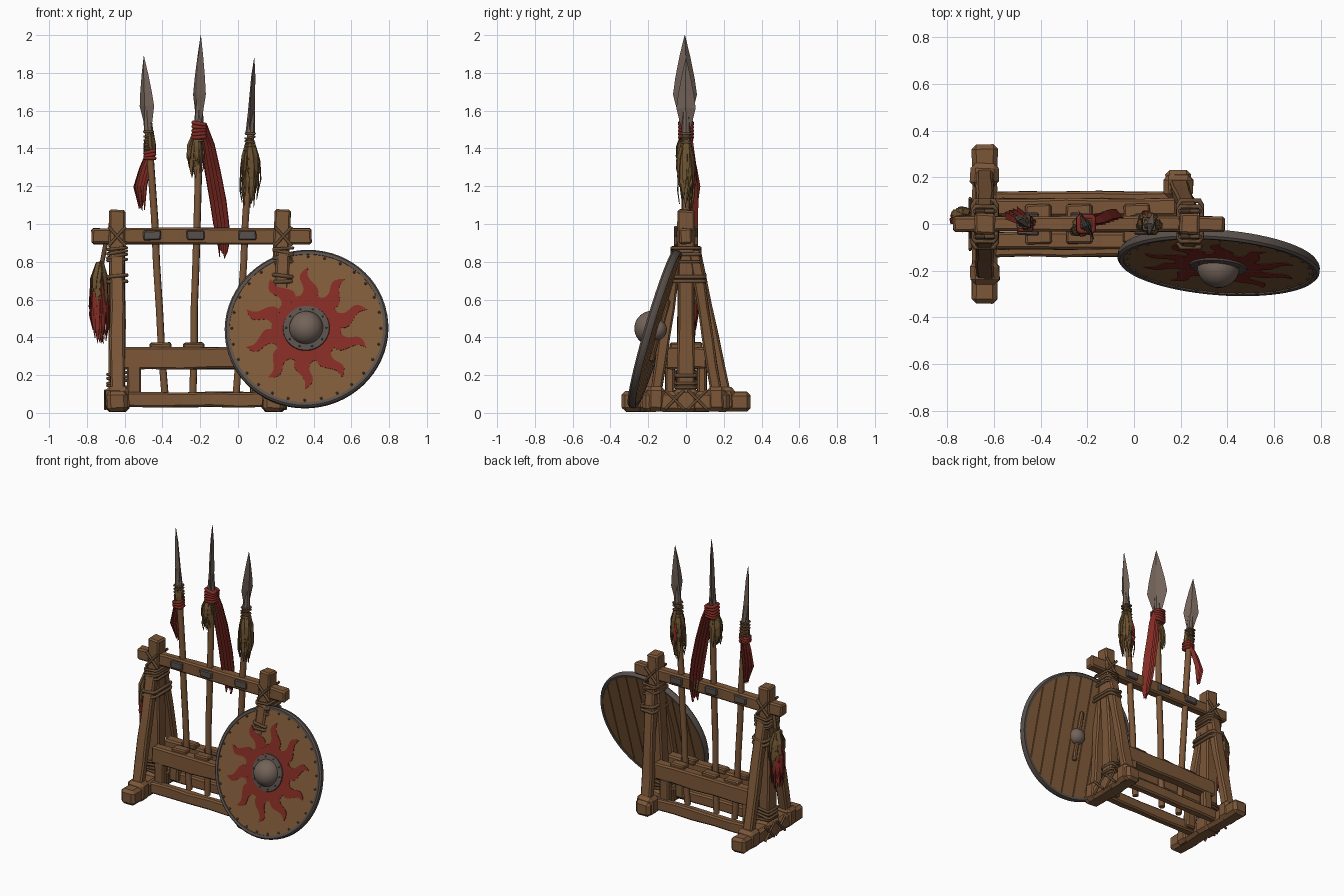
import bpy, bmesh, math, random
from mathutils import Vector, Matrix

random.seed(4)
if "Cube" in bpy.data.objects:
    bpy.data.objects.remove(bpy.data.objects["Cube"], do_unlink=True)


def material(name, r, g, b):
    m = bpy.data.materials.new(name)
    m.use_nodes = True
    m.diffuse_color = (r, g, b, 1)
    node = m.node_tree.nodes["Principled BSDF"]
    node.inputs["Base Color"].default_value = (r, g, b, 1)
    node.inputs["Roughness"].default_value = 0.9
    return m


WOOD = material("timber brown", .20, .095, .04)
SHIELD = material("shield wood", .21, .10, .04)
ROPE = material("rope brown", .13, .07, .033)
STEEL = material("dull steel", .17, .125, .10)
IRON = material("dark iron", .10, .08, .07)
RED = material("cloth red", .22, .024, .017)
STRAW = material("dry straw", .15, .085, .03)


def add(name, data, mat, matrix=None):
    ob = bpy.data.objects.new(name, data)
    bpy.context.collection.objects.link(ob)
    data.materials.append(mat)
    if matrix:
        ob.matrix_world = matrix
    return ob


def mesh(name, bm, mat, matrix=None, smooth=False):
    bmesh.ops.recalc_face_normals(bm, faces=bm.faces)
    me = bpy.data.meshes.new(name)
    bm.to_mesh(me)
    bm.free()
    ob = add(name, me, mat, matrix)
    if smooth:
        bpy.ops.object.select_all(action='DESELECT')
        ob.select_set(True)
        bpy.context.view_layer.objects.active = ob
        bpy.ops.object.shade_smooth_by_angle(angle=math.radians(40))
    return ob


def frame(p0, p1):
    """Matrix at the middle of p0-p1 with local z along it."""
    p0, p1 = Vector(p0), Vector(p1)
    z = (p1 - p0).normalized()
    ref = Vector((0, 1, 0)) if abs(z.x) > .8 else Vector((1, 0, 0))
    x = (ref - z * ref.dot(z)).normalized()
    return Matrix.Translation((p0 + p1) / 2) @ Matrix((x, z.cross(x), z)).transposed().to_4x4()


def beam(name, p0, p1, w, d, mat=WOOD, bevel=.01, rough=.004):
    """Hand-hewn timber with softly uneven sides."""
    bm = bmesh.new()
    bmesh.ops.create_cube(bm, size=1)
    length = (Vector(p1) - Vector(p0)).length
    bmesh.ops.scale(bm, vec=(w, d, length), verts=bm.verts)
    if length > .3:
        long = [e for e in bm.edges if abs(e.verts[0].co.z - e.verts[1].co.z) > length / 2]
        bmesh.ops.subdivide_edges(bm, edges=long, cuts=4, use_grid_fill=True)
    for v in bm.verts:
        v.co += Vector([random.uniform(-rough, rough) for _ in range(3)])
    ob = mesh(name, bm, mat, frame(p0, p1))
    mod = ob.modifiers.new("worn edges", 'BEVEL')
    mod.width, mod.segments = bevel, 1
    return ob


def tube(name, paths, radius, mat, cyclic=False, matrix=None):
    cu = bpy.data.curves.new(name, 'CURVE')
    cu.dimensions, cu.bevel_depth, cu.bevel_resolution = '3D', radius, 1
    cu.use_fill_caps = True
    for path in paths:
        s = cu.splines.new('POLY')
        s.points.add(len(path) - 1)
        for pt, co in zip(s.points, path):
            pt.co = (*co, 1)
        s.use_cyclic_u = cyclic
    return add(name, cu, mat, matrix)


def lashing(name, p0, p1, w, d, turns, radius=.009):
    """Rope coils round a timber between two points."""
    length = (Vector(p1) - Vector(p0)).length
    loops = []
    for i in range(turns):
        z = length * ((i + .5) / turns - .5)
        tilt = random.uniform(-.1, .1)
        loops.append([(sx * w / 2 * a, sy * d / 2 * b, z + tilt * sx * w)
                      for sx, sy, a, b in ((1, 1, 1, .8), (1, 1, .8, 1), (-1, 1, .8, 1), (-1, 1, 1, .8),
                                           (-1, -1, 1, .8), (-1, -1, .8, 1), (1, -1, .8, 1), (1, -1, 1, .8))])
    tube(name, loops, radius, ROPE, True, frame(p0, p1))


def loft(name, rings, mat, matrix=None, smooth=False):
    """Skin a list of equal point rings and cap both ends."""
    bm = bmesh.new()
    vs = [[bm.verts.new(p) for p in r] for r in rings]
    n = len(vs[0])
    for a, b in zip(vs, vs[1:]):
        for i in range(n):
            bm.faces.new((a[i], a[(i + 1) % n], b[(i + 1) % n], b[i]))
    bm.faces.new(vs[0])
    bm.faces.new(vs[-1])
    return mesh(name, bm, mat, matrix, smooth)


def circle(r, z, n=48):
    return [(r * math.cos(i * math.tau / n), r * math.sin(i * math.tau / n), z) for i in range(n)]


def strands(name, top, length, spread, count, mat, start=.015):
    """Bundle of ragged tapering strips."""
    bm = bmesh.new()
    for _ in range(count):
        a = random.uniform(0, math.tau)
        out, side = Vector((math.cos(a), math.sin(a), 0)), Vector((-math.sin(a), math.cos(a), 0))
        drop, s = length * random.uniform(.55, 1), spread * random.uniform(.35, 1)
        rows = [(start, 0, .010), (s * .9, .45, .014), (s, .8, .010), (s * .8, 1, .001)]
        pts = [[bm.verts.new(Vector(top) + out * r + side * w * k - Vector((0, 0, drop * t))) for k in (-1, 1)]
               for r, t, w in rows]
        for p, q in zip(pts, pts[1:]):
            bm.faces.new((p[0], p[1], q[1], q[0]))
    ob = mesh(name, bm, mat)
    ob.modifiers.new("thickness", 'SOLIDIFY').thickness = .004


def cloth(name, rows, direction, fold):
    """Pleated hanging cloth from (x, y, z, half width) rows."""
    d = Vector((math.cos(direction), math.sin(direction), 0))
    nrm = Vector((-d.y, d.x, 0))
    bm = bmesh.new()
    grid = []
    for j, (x, y, z, w) in enumerate(rows):
        rag = .05 if j == len(rows) - 1 else .008
        grid.append([bm.verts.new(Vector((x, y, z + random.uniform(-rag, rag) * .7)) + d * w * (k - 4) / 4
                                  + nrm * fold * (1 if k % 2 else -1) * w / .04) for k in range(9)])
    for a, b in zip(grid, grid[1:]):
        for i in range(8):
            bm.faces.new((a[i], a[i + 1], b[i + 1], b[i]))
    ob = mesh(name, bm, RED)
    ob.modifiers.new("thickness", 'SOLIDIFY').thickness = .005


# End frames: foot, post, two braces, bindings
for side, xf, xt, reach, by in (("right", -.64, -.64, .34, .21), ("left", .19, .24, .23, .16)):
    beam(side + "_foot", (xf, -reach, .06), (xf, reach, .06), .11, .105, bevel=.02)
    beam(side + "_post", (xf, 0, .08), (xt, 0, 1.075), .085, .09)
    beam(side + "_foot_collar", (xf, -.065, .07), (xf, .065, .07), .125, .125, bevel=.02)
    for s, end in ((-1, "front"), (1, "back")):
        beam(f"{side}_{end}_brace", (xf, s * by, .10), (xt, s * .045, .86), .075, .06)
        beam(f"{side}_{end}_foot_block", (xf, s * (by - .05), .073), (xf, s * (by + .05), .073),
             .125, .13, bevel=.022)
        for k in (-1, 1):
            x = xt
            tube(f"{side}_{end}_cross_rope", [[(x - k * .045, s * .055, .885), (x + k * .045, s * .055, .985)]],
                 .009, ROPE)
    lashing(side + "_lower_lashing", (xf, 0, .13), (xf, 0, .22), .10, .105, 4)
    lashing(side + "_upper_lashing", (xt, 0, .80), (xt, 0, .88), .10, .15, 4)
    lashing(side + "_brace_lashing", (xt, 0, .68), (xt, 0, .74), .10, .20, 2, .011)
    out = xf + (-.062 if xf < 0 else .062)
    tube(side + "_foot_cross_rope", [[(out, c - k * .05, .02), (out, c + k * .05, .12)]
                                     for c in (-.06, .06) for k in (-1, 1)], .008, ROPE)

# Long timbers
beam("top_beam", (-.775, 0, .935), (.39, 0, .935), .065, .085)
for s, end in ((-1, "front"), (1, "back")):
    beam(end + "_bottom_rail", (-.60, s * .112, .07), (.16, s * .112, .07), .055, .08)
    beam(end + "_shelf_rail", (-.61, s * .072, .29), (.18, s * .072, .29), .075, .115)
    for x in (-.55, .10):
        beam(end + "_shelf_stub", (x, s * .085, .05), (x, s * .085, .25), .07, .05)
    for x in (-.455, -.225, .05):
        beam(end + "_spear_clamp", (x - .047, s * .038, .94), (x + .047, s * .038, .94), .02, .05, IRON, .006, .002)
    for x in (-.41, -.235, .01):
        beam(end + "_shelf_clamp", (x - .055, s * .055, .352), (x + .055, s * .055, .352), .06, .04, WOOD, .008)


# Spears: shaft, socket, bindings, leaf blade
def spear(name, foot, neck, tip_z, half, angle):
    foot, neck = Vector(foot), Vector(neck)
    axis = (neck - foot).normalized()
    tube(name + "_shaft", [[foot.lerp(neck, t / 6) + Vector((random.uniform(-.004, .004), 0, 0)) for t in range(7)]],
         .021, WOOD)
    m = Matrix.Translation(neck) @ axis.to_track_quat('Z', 'Y').to_matrix().to_4x4()
    loft(name + "_socket", [circle(.026, -.03, 8), circle(.018, .10, 8)], STEEL, m)
    length = tip_z - neck.z
    d = Vector((math.cos(angle), math.sin(angle), 0))
    n = Vector((-d.y, d.x, 0))
    rings = []
    for t, w, th in ((.0, .45, .014), (.3, 1, .018), (.5, .8, .015), (.75, .45, .011), (1, .02, .001)):
        c = neck + axis * length * t
        rings.append([c + d * half * w, c + n * th, c - d * half * w, c - n * th])
    loft(name + "_blade", rings, STEEL)
    lashing(name + "_neck_binding", neck - axis * .12, neck - axis * .01, .048, .048, 5, .006)


spear("right_spear", (-.385, 0, .06), (-.475, .01, 1.51), 1.89, .05, math.radians(140))
spear("middle_spear", (-.24, 0, .06), (-.207, -.005, 1.55), 2.0, .072, math.radians(118))
spear("left_spear", (-.01, 0, .06), (.066, 0, 1.50), 1.88, .052, math.radians(80))

# Cloths and straw bundles on the spears
cloth("middle_banner", [(-.195, 0, 1.53, .022), (-.165, .01, 1.42, .034), (-.14, .025, 1.28, .04),
                        (-.112, .03, 1.12, .042), (-.095, .03, 1.0, .04), (-.082, .025, .90, .03),
                        (-.08, .02, .83, .018)], math.radians(20), .02)
lashing("middle_red_wrap", (-.207, 0, 1.45), (-.205, 0, 1.54), .062, .062, 5, .012)
bpy.data.objects["middle_red_wrap"].data.materials[0] = RED
cloth("right_pennant", [(-.465, .01, 1.385, .022), (-.495, .035, 1.30, .034), (-.522, .05, 1.2, .038),
                        (-.51, .055, 1.10, .016)], math.radians(25), .016)
lashing("right_red_wrap", (-.466, 0, 1.34), (-.468, 0, 1.39), .05, .05, 3, .011)
bpy.data.objects["right_red_wrap"].data.materials[0] = RED
cloth("left_pennant", [(.055, .01, 1.40, .018), (.042, .03, 1.3, .026), (.038, .04, 1.2, .02)],
      math.radians(60), .014)
strands("left_straw", (.065, 0, 1.46), .38, .058, 60, STRAW)
strands("middle_straw", (-.225, -.01, 1.48), .24, .05, 36, STRAW)
strands("right_straw", (-.467, 0, 1.48), .14, .035, 26, STRAW)

# Hanging charm at the end of the top beam
tube("charm_cord", [[(-.70, .01, .90), (-.715, .02, .82), (-.73, .02, .74)]], .012, ROPE)
strands("charm_red_tassel", (-.738, .02, .74), .38, .055, 46, RED)
strands("charm_straw", (-.733, .02, .80), .28, .06, 40, STRAW)

# Leaning round shield: local z is its front
X = Vector((.997, -.08, 0)).normalized()
Z = Vector((-.077, -.957, .28))
Z = (Z - X * Z.dot(X)).normalized()
M = Matrix.Translation((.363, -.165, .443)) @ Matrix((X, Z.cross(X), Z)).transposed().to_4x4()
R = .418
for i in range(9):
    u0, u1 = R * (2 * i / 9 - 1) + .003, R * (2 * i / 9 - 1) + R * 2 / 9 - .003
    us = [u0 + (u1 - u0) * k / 5 for k in range(6)]
    arc = [(u, math.sqrt(R * R - u * u)) for u in us]
    outline = arc + [(u, -v) for u, v in reversed(arc)]
    loft("shield_plank", [[(u, v, z) for u, v in outline] for z in (-.016, .008)], SHIELD, M)
loft("shield_face", [circle(R, .004), circle(R, .014)], SHIELD, M)

profile = [(.408, -.02), (.425, -.022), (.434, -.01), (.434, .012), (.425, .022), (.408, .02)]
bm = bmesh.new()
rim = [[bm.verts.new(p) for p in circle(r, z, 64)] for r, z in profile]
for a, b in zip(rim, rim[1:] + rim[:1]):
    for i in range(64):
        bm.faces.new((a[i], a[(i + 1) % 64], b[(i + 1) % 64], b[i]))
mesh("shield_rim", bm, IRON, M, True)


def dome(name, r, h, z, mat):
    rings = [circle(r * math.cos(t * math.pi / 16), z + h * math.sin(t * math.pi / 16), 32) for t in range(8)]
    loft(name, rings, mat, M, True)


loft("boss_flange", [circle(.125, .012), circle(.122, .025), circle(.085, .03)], IRON, M)
dome("shield_boss", .09, .085, .024, STEEL)
dome("boss_back", .055, -.05, -.014, STEEL)
grip = [M @ Vector((0, s * .17, -.03)) for s in (-1, 1)]
beam("shield_grip", grip[0], grip[1], .03, .022)

# Rim and flange rivets
bm = bmesh.new()
for count, r, z, size in ((28, .396, .015, .008), (10, .107, .028, .006)):
    for p in circle(r, z, count):
        bmesh.ops.create_icosphere(bm, subdivisions=1, radius=size, matrix=Matrix.Translation(p))
mesh("shield_rivets", bm, IRON, M)

# Painted sun with ten wavy rays
bm = bmesh.new()
ring = [[bm.verts.new(p) for p in circle(r, .0175, 60)] for r in (.11, .185)]
for i in range(60):
    bm.faces.new((ring[0][i], ring[0][(i + 1) % 60], ring[1][(i + 1) % 60], ring[1][i]))
for k in range(10):
    turn = Matrix.Rotation(math.tau * k / 10, 3, 'Z')
    pairs = []
    for j in range(11):
        t = j / 10
        w, sway = .047 * (1 - t) ** .65 + .001, .02 * math.sin(t * math.tau)
        pairs.append([bm.verts.new(turn @ Vector((sway + s * w, .165 + .17 * t, .0178))) for s in (-1, 1)])
    for a, b in zip(pairs, pairs[1:]):
        bm.faces.new((a[0], a[1], b[1], b[0]))
sun = mesh("painted_sun", bm, RED, M)
sun.modifiers.new("paint", 'SOLIDIFY').thickness = .003
